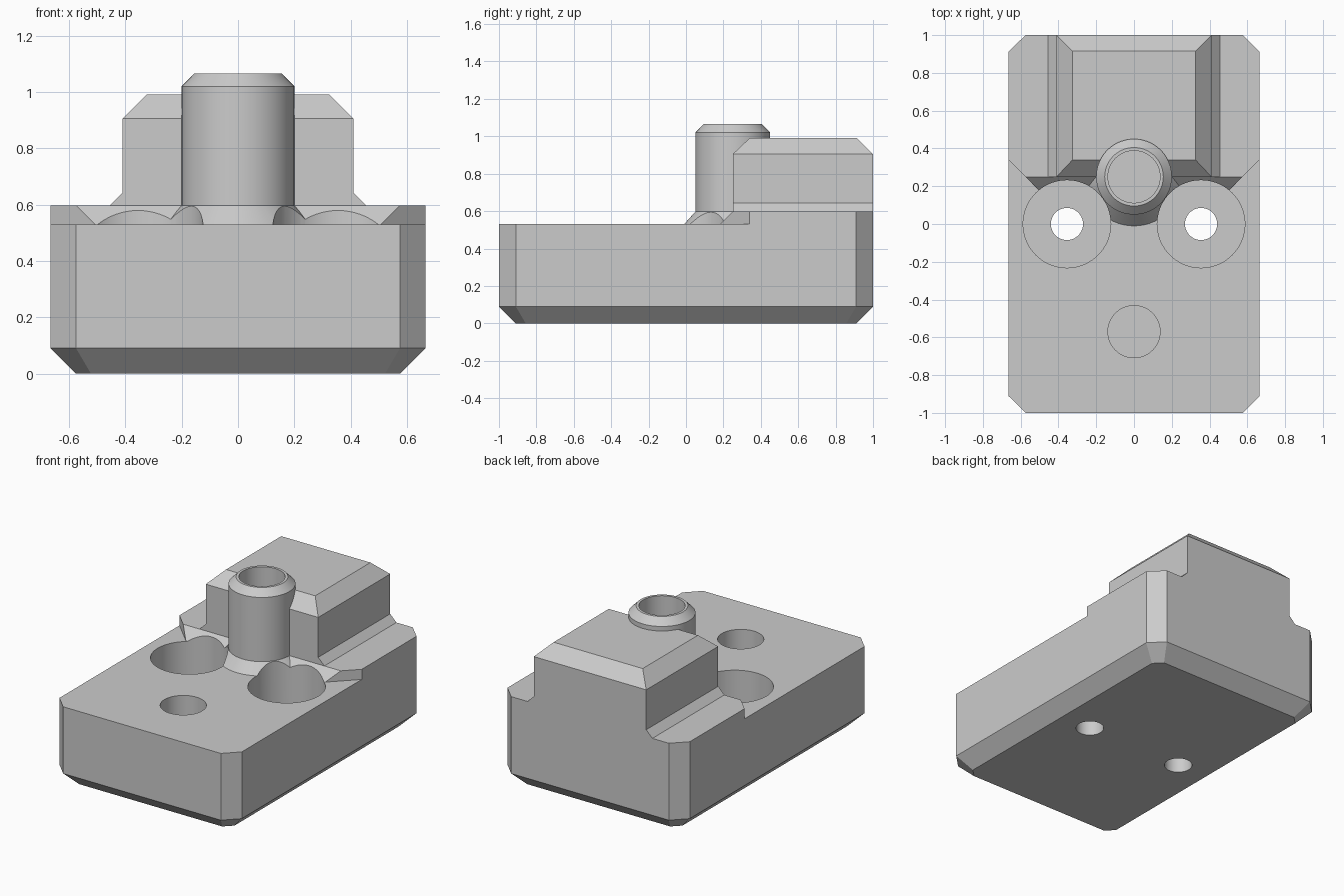
import bpy, bmesh, math

if "Cube" in bpy.data.objects:
    bpy.data.objects.remove(bpy.data.objects["Cube"], do_unlink=True)

grey = bpy.data.materials.new("light grey")
grey.use_nodes = True
colour = (0.6, 0.6, 0.6, 1)
grey.diffuse_color = colour
grey.node_tree.nodes["Principled BSDF"].inputs["Base Color"].default_value = colour


def loft(name, loops):
    """Closed solid through a stack of equally long vertex loops."""
    bm = bmesh.new()
    rings = [[bm.verts.new(p) for p in loop] for loop in loops]
    n = len(rings[0])
    for a, b in zip(rings, rings[1:]):
        for i in range(n):
            j = (i + 1) % n
            bm.faces.new((a[i], a[j], b[j], b[i]))
    bm.faces.new(rings[0][::-1])
    bm.faces.new(rings[-1])
    bmesh.ops.recalc_face_normals(bm, faces=bm.faces)
    mesh = bpy.data.meshes.new(name)
    bm.to_mesh(mesh)
    bm.free()
    mesh.materials.append(grey)
    obj = bpy.data.objects.new(name, mesh)
    bpy.context.collection.objects.link(obj)
    return obj


def octagon(hx, hy, c, z):
    return [(hx, c - hy, z), (hx, hy - c, z), (hx - c, hy, z), (c - hx, hy, z),
            (-hx, hy - c, z), (-hx, c - hy, z), (c - hx, -hy, z), (hx - c, -hy, z)]


def rect(hx, y0, y1, z):
    return [(-hx, y0, z), (hx, y0, z), (hx, y1, z), (-hx, y1, z)]


def lathe(name, x, y, profile, n=72):
    return loft(name, [[(x + r * math.cos(2 * math.pi * i / n),
                         y + r * math.sin(2 * math.pi * i / n), z)
                        for i in range(n)] for r, z in profile])


def combine(body, other, operation):
    mod = body.modifiers.new(other.name, "BOOLEAN")
    mod.operation = operation
    mod.solver = "EXACT"
    mod.object = other
    bpy.context.view_layer.objects.active = body
    bpy.ops.object.modifier_apply(modifier=mod.name)
    bpy.data.objects.remove(other, do_unlink=True)


DECK, STEP, TOP, PIN_Y = 0.53, 0.597, 0.99, 0.25

# Base with chamfered corners and underside
c = 0.09
inner = c * math.sqrt(2) * (math.sqrt(2) - 1)
body = loft("mounting_block", [
    octagon(0.665 - c, 1 - c, inner, 0),
    octagon(0.665, 1, c, c),
    octagon(0.665, 1, c, STEP)])

# Lower front deck with a sloping step behind it
step = [(-1.2, DECK), (0.183, DECK), (0.25, STEP), (0.25, 0.7), (-1.2, 0.7)]
combine(body, loft("deck_cutter", [[(x, y, z) for y, z in step] for x in (-1, 1)]), "DIFFERENCE")
for s in (-1, 1):
    corner = [(0.8, 0.475), (0.8, 0), (0.325, 0)]
    combine(body, loft("step_corner_cutter",
                       [[(s * x, y, z) for x, y in corner] for z in (DECK, 0.7)]), "DIFFERENCE")

# Raised rear block with flared foot and chamfered top
combine(body, loft("rear_block", [
    rect(0.455, PIN_Y, 1, 0.4), rect(0.455, PIN_Y, 1, STEP),
    rect(0.41, PIN_Y, 1, 0.642), rect(0.41, PIN_Y, 1, 0.905),
    rect(0.325, 0.34, 0.915, TOP)]), "UNION")

# Hollow pin with flared collar
combine(body, lathe("pin", 0, PIN_Y, [
    (0.26, 0.45), (0.26, DECK), (0.2, STEP), (0.2, 1.02), (0.155, 1.065)]), "UNION")
combine(body, lathe("pin_bore", 0, PIN_Y, [(0.138, 0.7), (0.138, 1.2)]), "DIFFERENCE")

# Counterbored screw holes and blind front socket
for s in (-1, 1):
    combine(body, lathe("screw_hole", s * 0.355, 0, [
        (0.085, -0.1), (0.085, 0.2), (0.232, 0.2), (0.232, 0.8)]), "DIFFERENCE")
combine(body, lathe("front_socket", 0, -0.57, [(0.138, 0.2), (0.138, 0.7)]), "DIFFERENCE")

# Smooth round walls, sharp edges elsewhere
bpy.ops.object.select_all(action="DESELECT")
body.select_set(True)
bpy.context.view_layer.objects.active = body
bpy.ops.object.shade_smooth_by_angle(angle=math.radians(20))
